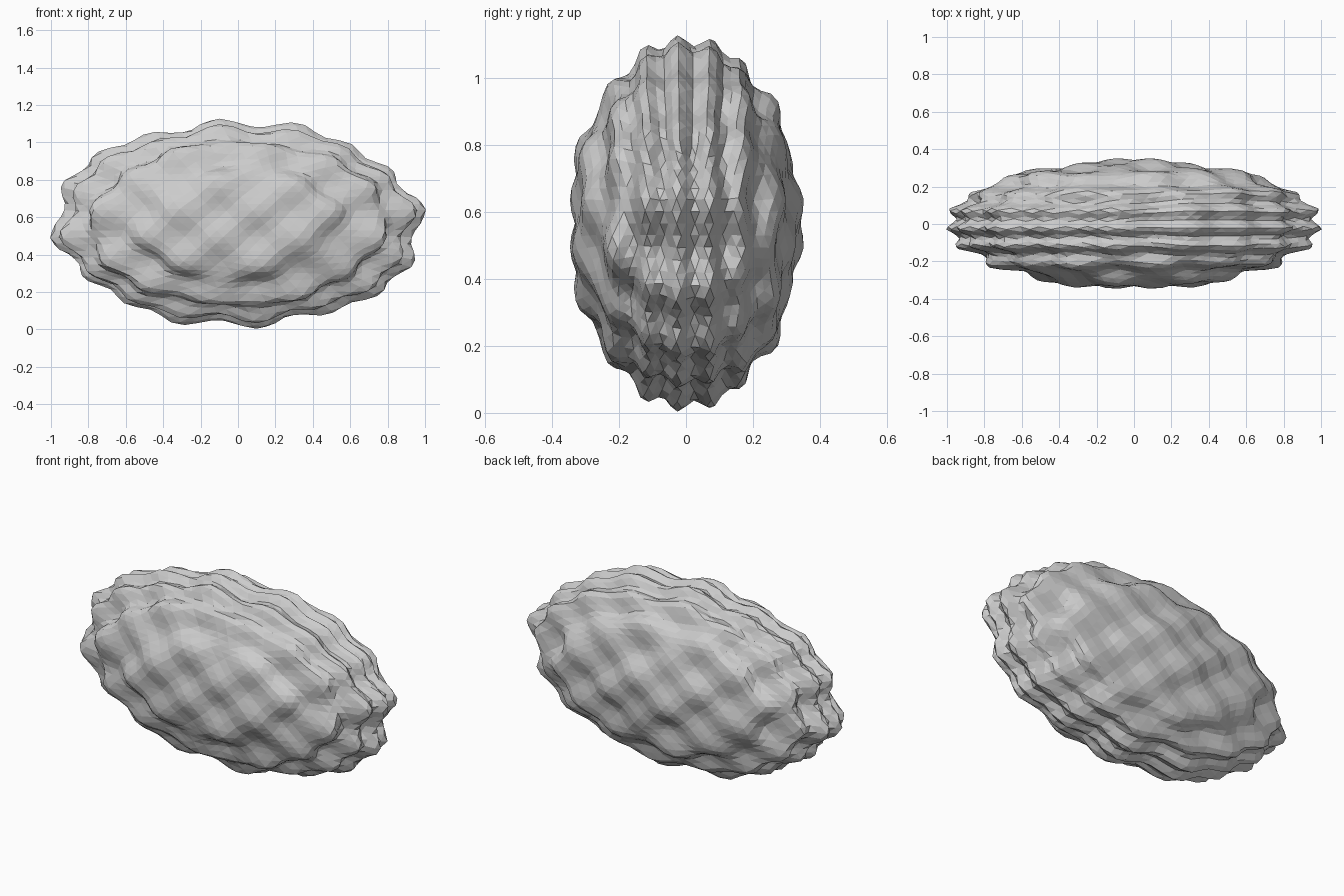
import bpy, bmesh, math
from mathutils import Vector

cube = bpy.data.objects.get("Cube")
if cube:
    bpy.data.objects.remove(cube, do_unlink=True)

RADII = Vector((0.95, 0.337, 0.526))
CENTRE_HEIGHT = 0.565


def relief(p):
    """Radius of the rock in the direction of unit vector p."""
    ridges = -math.sin(22.5 * p.y)                     # parallel ridges
    knobs = math.sin(15 * p.x) * math.sin(11.6 * p.z)  # staggered knobs
    return 1 + 0.032 * ridges + 0.05 * knobs


# faceted rock body
bm = bmesh.new()
bmesh.ops.create_icosphere(bm, subdivisions=5, radius=1.0)
for v in bm.verts:
    p = v.co.normalized()
    v.co = p * RADII * relief(p) if isinstance(p * RADII, Vector) else Vector(
        (p.x * RADII.x, p.y * RADII.y, p.z * RADII.z)) * relief(p)
    v.co.z += CENTRE_HEIGHT

mesh = bpy.data.meshes.new("rock_body")
bm.to_mesh(mesh)
bm.free()
rock = bpy.data.objects.new("rock_body", mesh)
bpy.context.collection.objects.link(rock)

# plain stone colour
stone = bpy.data.materials.new("grey_stone")
stone.use_nodes = True
colour = (0.6, 0.6, 0.6, 1.0)
stone.diffuse_color = colour
stone.node_tree.nodes["Principled BSDF"].inputs["Base Color"].default_value = colour
mesh.materials.append(stone)
